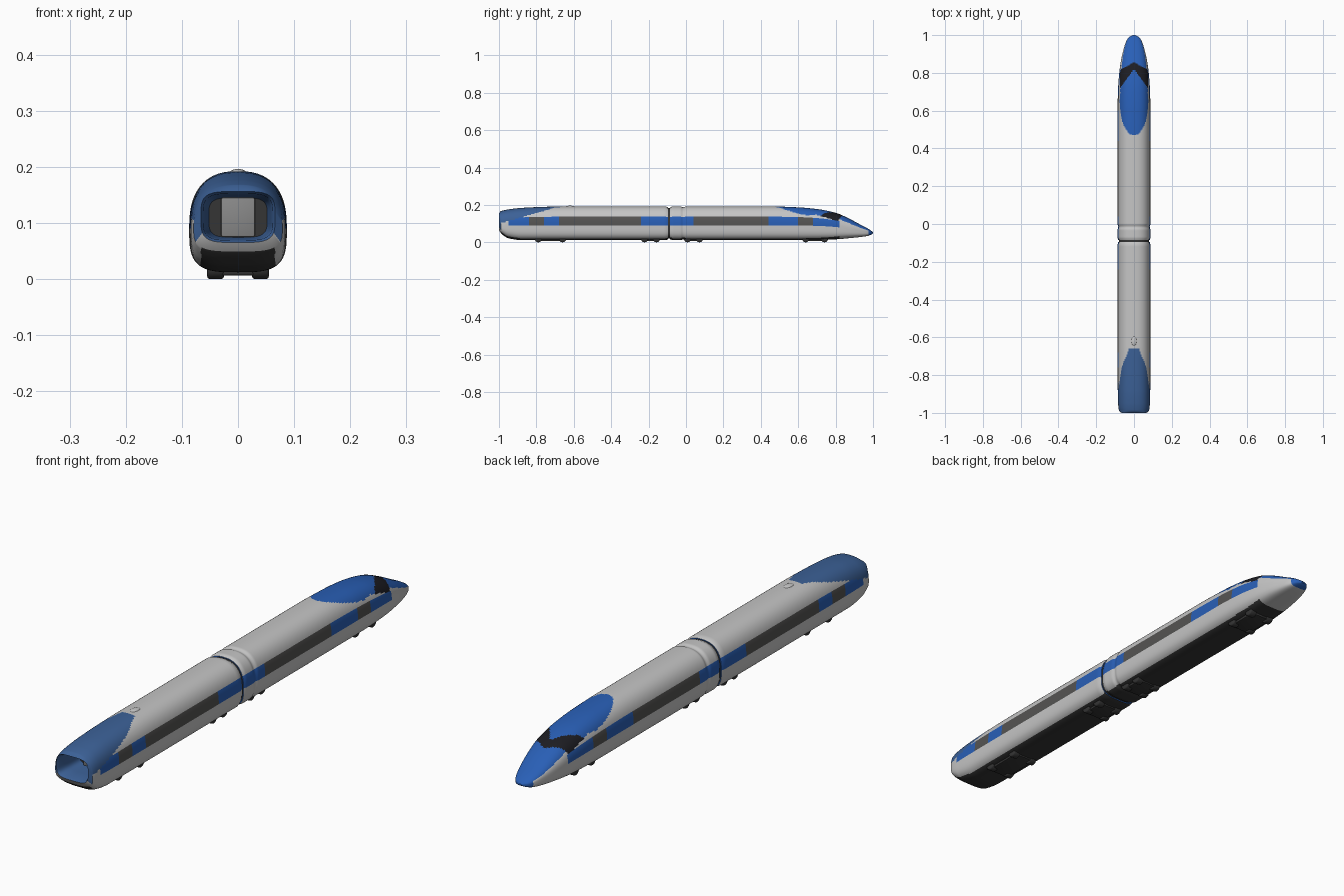
import bpy, bmesh, math
from mathutils import Vector

if "Cube" in bpy.data.objects:
    bpy.data.objects.remove(bpy.data.objects["Cube"])

N = 96  # points around each body section


def material(name, r, g, b):
    m = bpy.data.materials.new(name)
    m.diffuse_color = (r, g, b, 1)
    m.use_nodes = True
    m.node_tree.nodes["Principled BSDF"].inputs["Base Color"].default_value = m.diffuse_color
    return m


BODY, BLUE, HOOD, WINDOW, UNDER, GLASS, PANEL = range(7)
MATS = [material("body_grey", .56, .56, .56),
        material("bright_blue", .022, .115, .47),
        material("hood_blue", .045, .12, .31),
        material("window_grey", .09, .088, .085),
        material("underside_dark", .035, .035, .035),
        material("windscreen_black", .012, .012, .016),
        material("panel_grey", .25, .25, .25)]

# Stations: y, half width, roof z, floor z, waist z
FRONT = [(-.99, .079, .167, .049, .09), (-.975, .082, .171, .036, .09),
         (-.95, .084, .176, .022, .09), (-.88, .086, .184, .012, .09),
         (-.75, .087, .190, .012, .09), (-.65, .087, .192, .012, .09),
         (-.11, .087, .192, .012, .09), (-.095, .083, .187, .016, .09)]
REAR = [(-.085, .083, .187, .016, .09), (-.07, .087, .192, .012, .09),
        (-.03, .087, .192, .012, .09), (-.015, .083, .187, .015, .09),
        (0, .087, .192, .012, .09), (.45, .087, .192, .012, .09),
        (.6, .087, .187, .012, .09), (.7, .085, .178, .013, .088),
        (.8, .078, .158, .016, .082), (.87, .068, .128, .022, .072),
        (.93, .054, .096, .028, .062), (.97, .040, .075, .034, .055),
        (.99, .026, .062, .041, .052), (1.0, .006, .053, .047, .05)]


def station(table, y):
    """Monotone smooth interpolation of the station table at y."""
    i = max(k for k in range(len(table) - 1) if k == 0 or table[k][0] <= y + 1e-6)

    def slope(k, c):
        return (table[k + 1][c] - table[k][c]) / (table[k + 1][0] - table[k][0])

    def tangent(k, c):
        if k == 0:
            return slope(0, c)
        if k == len(table) - 1:
            return slope(k - 1, c)
        a, b = slope(k - 1, c), slope(k, c)
        return 2 * a * b / (a + b) if a * b > 0 else 0

    h = table[i + 1][0] - table[i][0]
    s = (y - table[i][0]) / h
    return [table[i][c] * (2*s**3 - 3*s*s + 1) + table[i + 1][c] * (3*s*s - 2*s**3)
            + h * (tangent(i, c) * (s**3 - 2*s*s + s) + tangent(i + 1, c) * (s**3 - s*s))
            for c in range(1, 5)]


def ring(y, w, top, bot, mid, n_up=2.5, n_low=3.5):
    pts = []
    for k in range(N):
        t = 2 * math.pi * k / N
        c, s = math.cos(t), math.sin(t)
        n, h = (n_up, top - mid) if s >= 0 else (n_low, mid - bot)
        pts.append(Vector((math.copysign(w * abs(c) ** (2 / n), c), y,
                           mid + math.copysign(h * abs(s) ** (2 / n), s))))
    return pts


def finish(name, bm, angle=35):
    bmesh.ops.recalc_face_normals(bm, faces=bm.faces)
    me = bpy.data.meshes.new(name)
    bm.to_mesh(me)
    bm.free()
    for m in MATS:
        me.materials.append(m)
    ob = bpy.data.objects.new(name, me)
    bpy.context.collection.objects.link(ob)
    bpy.ops.object.select_all(action='DESELECT')
    ob.select_set(True)
    bpy.context.view_layer.objects.active = ob
    bpy.ops.object.shade_smooth_by_angle(angle=math.radians(angle))
    return ob


def loft(name, rings, rule):
    bm = bmesh.new()
    rows = [[bm.verts.new(p) for p in r] for r in rings]
    made = [(bm.faces.new(rows[0]), 0)]
    for j in range(len(rows) - 1):
        for k in range(N):
            q = (k + 1) % N
            made.append((bm.faces.new((rows[j][k], rows[j][q], rows[j+1][q], rows[j+1][k])), j + 1))
    made.append((bm.faces.new(rows[-1]), len(rows)))
    bmesh.ops.recalc_face_normals(bm, faces=bm.faces)
    for f, j in made:
        f.material_index = rule(f.calc_center_median(), f.normal, j)
    return finish(name, bm)


def samples(table):
    """Fine steps in the painted ends, wider steps in the straight middle."""
    lo, hi = table[0][0], table[-1][0]
    ys = {t[0] for t in table}
    ys |= {round(-1 + .005 * i, 4) for i in range(401)
           if i % 4 == 0 or not 80 < i < 288}
    ys |= {-.09 + .005 * i for i in range(20)} | {.9925, .998, .9993}
    out = []
    for y in sorted(ys):
        if lo <= y <= hi and (not out or y - out[-1] > 1e-4):
            out.append(y)
    return out


# Side stripe: where each colour ends along y
STRIPE = [(-.95, BODY), (-.84, BLUE), (-.76, WINDOW), (-.68, BLUE), (-.24, WINDOW),
          (.04, BLUE), (.44, WINDOW), (.6, BLUE), (.68, WINDOW), (.82, BLUE), (2, BODY)]


def paint(table, p, n):
    w, top, bot, mid = station(table, min(max(p.y, table[0][0]), table[-1][0]))
    u, ax, y = (p.z - mid) / (top - mid), abs(p.x), p.y
    if n.z < -.55 and ax < .066 and y < .82:
        return UNDER
    # front hood
    if y < -.66 and p.z > .1 + .085 * min(1, (y + 1) / .3) + max(0, y + .7) * .12:
        return HOOD
    # windscreen, canopy and nose cap
    if u > .45 and ax < .074 and .82 - 1.35 * ax < y < .858 - .6 * ax:
        return GLASS
    if .47 < y < .83 and u > .3:
        e = (y - .65) / (.18 if y < .65 else .175)
        if ax < .076 * math.sqrt(max(0, 1 - abs(e) ** (2 if e < 0 else 1.6))):
            return BLUE
    if y > .975 or (y > .7 and u > .62 - 1.2 * max(0, y - .82)):
        return BLUE
    if 0 < u < .44:
        return next(c for end, c in STRIPE if y < end)
    return BODY


# Front car with hollow rounded opening
inner = [ring(-.88, .052, .145, .074, .11, 4, 4), ring(-.94, .058, .149, .071, .11, 4, 4),
         ring(-.992, .062, .152, .069, .11, 4, 4), ring(-1.0, .066, .156, .065, .11, 4, 4)]


def front_rule(p, n, j):
    if j == 0:
        return UNDER
    if j < len(inner):
        return HOOD
    if j == len(inner):
        return HOOD if p.z > .075 else BODY
    return paint(FRONT, p, n)


loft("front_car", inner + [ring(y, *station(FRONT, y)) for y in samples(FRONT)], front_rule)

# Rear car with long tapered nose
loft("rear_car", [ring(y, *station(REAR, y)) for y in samples(REAR)],
     lambda p, n, j: paint(REAR, p, n))

# Joint between the cars
loft("car_joint", [ring(y, .08, .184, .02, .09) for y in (-.1, -.08)], lambda p, n, j: UNDER)


def box(name, centre, size, mat, bevel=.004):
    bm = bmesh.new()
    bmesh.ops.create_cube(bm, size=1)
    for v in bm.verts:
        v.co = Vector(a * b for a, b in zip(v.co, size)) + Vector(centre)
    bmesh.ops.bevel(bm, geom=bm.edges[:], offset=bevel, segments=2, affect='EDGES', profile=.5)
    for f in bm.faces:
        f.material_index = mat
    return finish(name, bm)


def wheel(name, x, y, r):
    bm = bmesh.new()
    bmesh.ops.create_cone(bm, cap_ends=True, segments=24, radius1=r, radius2=r, depth=.03)
    rim = [e for e in bm.edges if abs(e.verts[0].co.z - e.verts[1].co.z) < 1e-5]
    bmesh.ops.bevel(bm, geom=rim, offset=.005, segments=3, affect='EDGES', profile=.5)
    for v in bm.verts:
        v.co = Vector((v.co.z + x, v.co.x + y, v.co.y + r))
    for f in bm.faces:
        f.material_index = UNDER
    finish(name, bm)


# Panel inside the opening
box("inner_panel", (0, -.885, .11), (.06, .016, .07), PANEL, .003)

# Bogies: frame plus four wheels each
for b, (yc, half) in enumerate([(-.725, .065), (-.19, .032), (.04, .032), (.69, .05)]):
    box(f"bogie_frame_{b}", (0, yc, .013), (.09, 2 * half + .03, .014), UNDER)
    for sy in (-1, 1):
        for sx in (-1, 1):
            wheel(f"wheel_{b}_{sy}_{sx}", sx * .04, yc + sy * half, .019)

# Small roof blister
bm = bmesh.new()
bmesh.ops.create_uvsphere(bm, u_segments=24, v_segments=12, radius=1)
for v in bm.verts:
    v.co = Vector((v.co.x * .014, v.co.y * .025 - .62, v.co.z * .006 + .190))
finish("roof_blister", bm)
